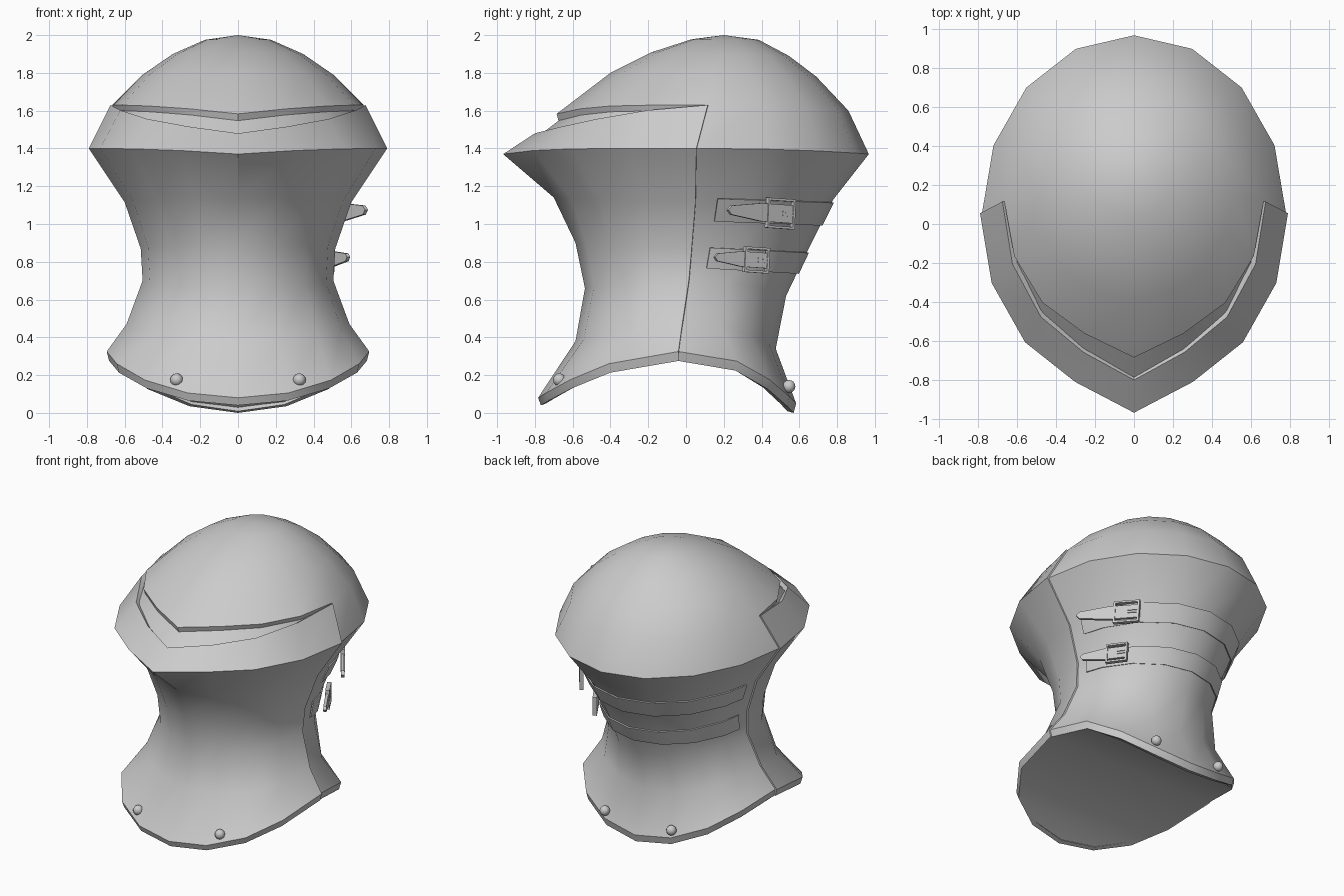
import bpy, bmesh
from math import sin, cos, pi, radians
from mathutils import Vector

cube = bpy.data.objects.get("Cube")
if cube:
    bpy.data.objects.remove(cube)

steel = bpy.data.materials.new("plain steel grey")
steel.use_nodes = True
steel.diffuse_color = (0.6, 0.6, 0.6, 1)
steel.node_tree.nodes["Principled BSDF"].inputs["Base Color"].default_value = (0.6, 0.6, 0.6, 1)

SIDES = 16


def finish(name, bm, thickness=0, offset=-1):
    """Turn a bmesh into an object, thicken it and smooth it with sharp creases."""
    mesh = bpy.data.meshes.new(name)
    bm.to_mesh(mesh)
    bm.free()
    mesh.materials.append(steel)
    ob = bpy.data.objects.new(name, mesh)
    bpy.context.collection.objects.link(ob)
    bpy.ops.object.select_all(action='DESELECT')
    bpy.context.view_layer.objects.active = ob
    ob.select_set(True)
    if thickness:
        mod = ob.modifiers.new("thickness", 'SOLIDIFY')
        mod.thickness = thickness
        mod.offset = offset
        bpy.ops.object.modifier_apply(modifier=mod.name)
    bpy.ops.object.shade_smooth_by_angle(angle=radians(35))


def ring_point(ring, a, inset=0):
    """Point on an egg-shaped ring; a = 0 is the front, a = pi/2 the +x side."""
    yf, ym, yb, w, zf, zs, zb, power, keel, bulge = ring
    front = cos(a) >= 0
    c, s = abs(cos(a)) ** bulge, sin(a)
    if front:
        c *= 1 if abs(s) < 0.01 else 1 - keel
        y, z = ym - (ym - yf) * c, zs + (zf - zs) * c ** power
    else:
        y, z = ym + (yb - ym) * c, zs + (zb - zs) * c ** 2.4
    return Vector(((w - inset) * s, y, z))


def shell(name, rings, angles, thickness, keep=lambda r, i: True, insets=None):
    bm = bmesh.new()
    insets = insets or [0] * len(rings)
    rows = [[bm.verts.new(ring_point(ring, a, d)) for a in angles]
            for ring, d in zip(rings, insets)]
    for r in range(len(rows) - 1):
        for i in range(len(angles) - 1):
            if keep(r, i):
                bm.faces.new((rows[r][i], rows[r][i + 1], rows[r + 1][i + 1], rows[r + 1][i]))
    bmesh.ops.remove_doubles(bm, verts=bm.verts, dist=0.0005)
    bmesh.ops.delete(bm, geom=[v for v in bm.verts if not v.link_faces], context='VERTS')
    finish(name, bm, thickness)


# Rings: front y, side y, back y, half width, front z, side z, back z, curve, keel, bulge
body = [
    (-0.768, -0.04, 0.57, 0.682, 0.04, 0.275, 0.0, 1.9, 0, 0.73),
    (-0.783, -0.04, 0.583, 0.695, 0.08, 0.325, 0.05, 1.9, 0, 0.73),
    (-0.585, -0.02, 0.475, 0.59, 0.38, 0.47, 0.34, 1.5, 0.01, 0.9),
    (-0.535, 0.015, 0.53, 0.505, 0.66, 0.70, 0.62, 1.5, 0.01, 1),
    (-0.585, 0.03, 0.64, 0.515, 0.90, 0.87, 0.85, 1.5, 0.02, 1),
    (-0.70, 0.05, 0.78, 0.60, 1.14, 1.115, 1.13, 1.5, 0.05, 1),
    (-0.968, 0.055, 0.968, 0.79, 1.37, 1.40, 1.37, 6, 0.085, 1),
]
visor_lip = (-0.80, 0.115, 0.8, 0.675, 1.48, 1.63, 1.6, 1.6, 0.085, 1)
dome = [
    (-0.685, 0.115, 0.86, 0.665, 1.583, 1.63, 1.60, 5, 0.085, 1),
    (-0.40, 0.15, 0.69, 0.505, 1.80, 1.79, 1.78, 2, 0.03, 1),
    (-0.18, 0.18, 0.545, 0.345, 1.91, 1.90, 1.89, 2, 0, 1),
    (0.03, 0.20, 0.385, 0.175, 1.978, 1.975, 1.975, 2, 0, 1),
    (0.20, 0.20, 0.20, 0, 2.0, 2.0, 2.0, 2, 0, 1),
]
brim = [
    (-0.80, 0.07, 0.8, 0.70, 1.45, 1.50, 1.5, 3, 0.085, 1),
    (-0.675, 0.115, 0.8, 0.655, 1.547, 1.60, 1.6, 5, 0.085, 1),
]

around = [i * 2 * pi / SIDES for i in range(SIDES + 1)]
front_half = [(i - SIDES // 4) * 2 * pi / SIDES for i in range(SIDES // 2 + 1)]

# Front plate with visor, skull with back plate, skull edge and brim inside the visor
shell("front_plate", body + [visor_lip], front_half, 0.03)
shell("skull_and_back_plate", body + dome, around, 0.035,
      keep=lambda r, i: r >= len(body) or SIDES // 4 <= i < SIDES * 3 // 4,
      insets=[0.01] * len(body) + [0] * len(dome))
shell("skull_edge_and_brim", brim + dome[:1], front_half, 0.01)

# Closed underside, spanned from side to side
bm = bmesh.new()
pairs = [[bm.verts.new(ring_point(body[0], a * sign, 0.008)) for sign in (-1, 1)]
         for a in around[:SIDES // 2 + 1]]
for p, q in zip(pairs, pairs[1:]):
    bm.faces.new((p[0], q[0], q[1], p[1]))
bmesh.ops.remove_doubles(bm, verts=bm.verts, dist=0.0005)
finish("underside", bm)


def back_surface(a, z, out):
    """Point on the back plate at a given angle and height, pushed outwards."""
    pts = [ring_point(r, a, 0.01) for r in body]
    for p, q in zip(pts[1:], pts[2:]):
        if p.z <= z <= q.z:
            v = p.lerp(q, (z - p.z) / (q.z - p.z))
            break
    return v + Vector((sin(a), -cos(a), 0)) * out


def strap(name, side_z, back_z, half):
    bm = bmesh.new()
    reach = [81, 67.5, 45, 22.5, 0, -22.5, -45, -67.5, -81]
    rows = []
    for d in reach:
        a = pi - radians(d)
        mid = side_z + (back_z - side_z) * cos(radians(d))
        rows.append([bm.verts.new(back_surface(a, mid + k * half, 0.003)) for k in (-1, 1)])
    for p, q in zip(rows, rows[1:]):
        bm.faces.new((p[0], q[0], q[1], p[1]))
    finish(name, bm, 0.008, 1)


def prism(bm, outline, depth, place):
    """Extrude a flat outline (along, up) between two depths."""
    lo, hi = [[bm.verts.new(place(u, v, d)) for u, v in outline] for d in depth]
    n = len(outline)
    bm.faces.new(lo[::-1])
    bm.faces.new(hi)
    for i in range(n):
        j = (i + 1) % n
        bm.faces.new((lo[i], lo[j], hi[j], hi[i]))


def box(u0, u1, v0, v1):
    return [(u0, v0), (u1, v0), (u1, v1), (u0, v1)]


def buckle(name, start, tip, half):
    """Strap tongue, frame and prong, laid along the line from start to tip."""
    start, tip = Vector(start), Vector(tip)
    length = (tip - start).length
    t = (tip - start).normalized()
    n = t.cross(Vector((0, 0, 1)))
    n = n if n.x > 0 else -n
    up = n.cross(t)
    up = up if up.z > 0 else -up

    def place(u, v, d):
        return start + t * u + up * v + n * d

    bm = bmesh.new()
    prism(bm, [(0.01, -half * 0.6), (length * 0.5, -half * 0.6), (length * 0.95, -half * 0.3),
               (length, 0), (length * 0.95, half * 0.3), (length * 0.5, half * 0.6),
               (0.01, half * 0.6)], (-0.01, 0.01), place)
    bmesh.ops.recalc_face_normals(bm, faces=bm.faces)
    finish(name + "_tongue", bm)

    bm = bmesh.new()
    b, w = 0.013, half * 2.2
    for part in (box(0, b, -half, half), box(w - b, w, -half, half),
                 box(b, w - b, half - b, half), box(b, w - b, -half, b - half)):
        prism(bm, part, (-0.012, 0.016), place)
    for v in (-0.012, 0.006):
        prism(bm, box(b, half, v, v + 0.008), (0.0, 0.016), place)
    bmesh.ops.recalc_face_normals(bm, faces=bm.faces)
    finish(name + "_frame", bm)


# Two straps round the back, buckled on the +x side
strap("upper_strap", 1.08, 1.055, 0.06)
strap("lower_strap", 0.825, 0.795, 0.055)
buckle("upper_buckle", (0.43, 0.57, 1.05), (0.68, 0.22, 1.075), 0.08)
buckle("lower_buckle", (0.42, 0.435, 0.805), (0.585, 0.15, 0.825), 0.068)

# Rivets on the flared hem
for place, x, y, z in (("front", 0.325, -0.67, 0.175), ("back", 0.265, 0.545, 0.14)):
    for side, sign in (("left", 1), ("right", -1)):
        bm = bmesh.new()
        bmesh.ops.create_uvsphere(bm, u_segments=12, v_segments=8, radius=0.034)
        bmesh.ops.translate(bm, verts=bm.verts, vec=(x * sign, y, z))
        finish(f"{place}_{side}_rivet", bm)
